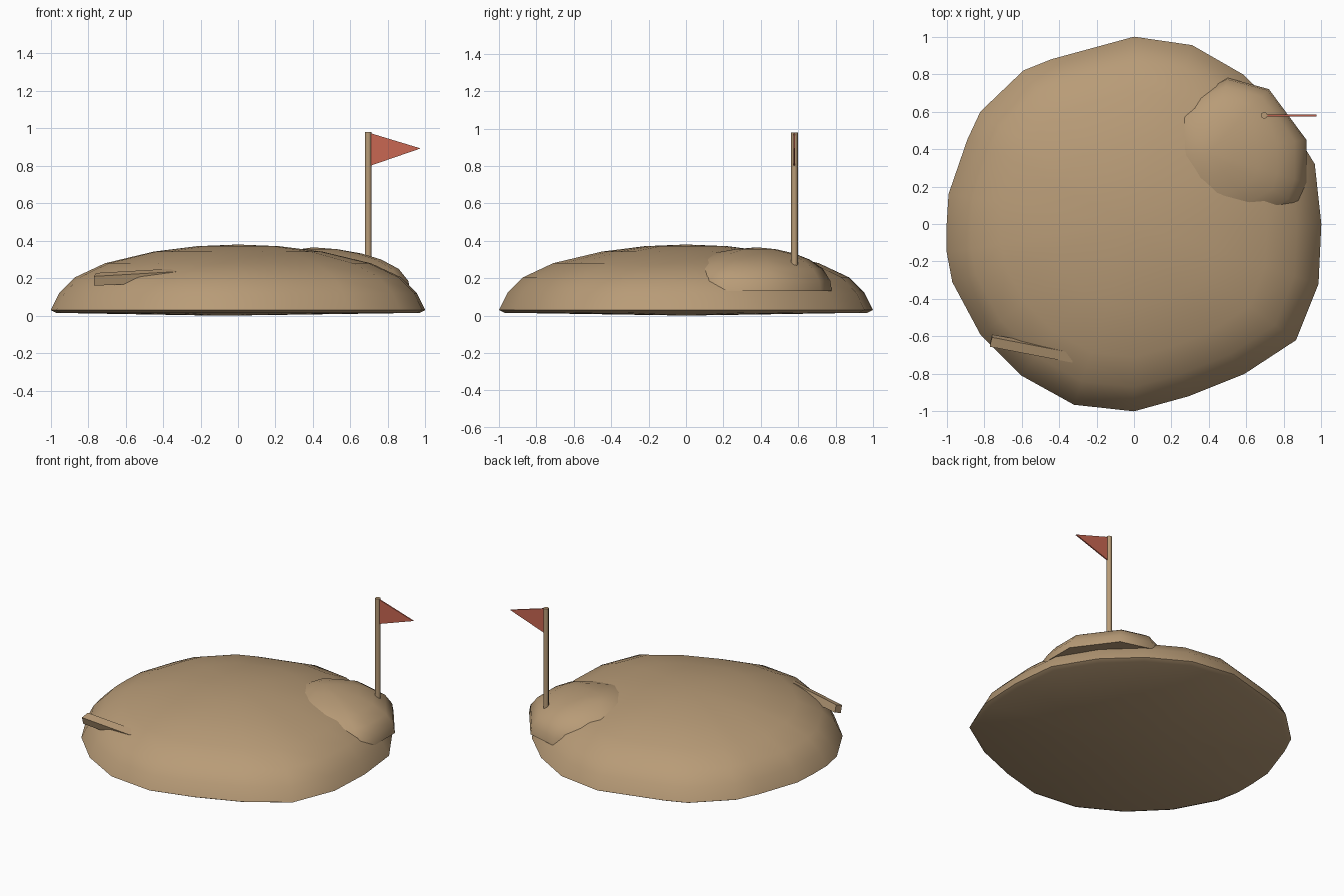
import bpy, bmesh, math
from mathutils import Vector

if "Cube" in bpy.data.objects:
    bpy.data.objects.remove(bpy.data.objects["Cube"])


def material(name, rgb):
    m = bpy.data.materials.new(name)
    m.diffuse_color = (*rgb, 1)
    m.use_nodes = True
    m.node_tree.nodes["Principled BSDF"].inputs["Base Color"].default_value = m.diffuse_color
    return m


SAND = material("sand", (0.48, 0.33, 0.185))
RED = material("flag red", (0.58, 0.135, 0.085))


def finish(name, bm, mat, smooth=None):
    bmesh.ops.recalc_face_normals(bm, faces=bm.faces)
    me = bpy.data.meshes.new(name)
    bm.to_mesh(me)
    bm.free()
    ob = bpy.data.objects.new(name, me)
    bpy.context.collection.objects.link(ob)
    me.materials.append(mat)
    if smooth:
        bpy.ops.object.select_all(action='DESELECT')
        ob.select_set(True)
        bpy.context.view_layer.objects.active = ob
        bpy.ops.object.shade_smooth_by_angle(angle=math.radians(smooth))
    return ob


def mound(name, outline, apex, profile, base_z):
    """Dome made of shrinking copies of an outline, closed top and bottom."""
    bm = bmesh.new()
    centre = Vector(apex[:2])
    rings = []
    for f, z in profile:
        pts = [centre.lerp(Vector(p), f) for p in outline]
        rings.append([bm.verts.new((p.x, p.y, z)) for p in pts])
    n = len(outline)
    for a, b in zip(rings, rings[1:]):
        for i in range(n):
            j = (i + 1) % n
            bm.faces.new((a[i], a[j], b[j], b[i]))
    top = bm.verts.new(apex)
    mid = sum((Vector(p) for p in outline), Vector((0, 0))) / n
    low = bm.verts.new((mid.x, mid.y, base_z))
    for i in range(n):
        j = (i + 1) % n
        bm.faces.new((rings[-1][i], rings[-1][j], top))
        bm.faces.new((rings[0][j], rings[0][i], low))
    return finish(name, bm, SAND, 45)


def prism(name, front, offset, mat):
    """Extrude a polygon along an offset vector."""
    bm = bmesh.new()
    a = [bm.verts.new(p) for p in front]
    b = [bm.verts.new(Vector(p) + Vector(offset)) for p in front]
    bm.faces.new(a)
    bm.faces.new(b[::-1])
    for i in range(len(a)):
        j = (i + 1) % len(a)
        bm.faces.new((a[i], b[i], b[j], a[j]))
    return finish(name, bm, mat)


# Main hill with an irregular rim
rim = [(0, 1), (0.31, 0.955), (0.58, 0.80), (0.80, 0.59), (0.965, 0.32),
       (1, 0), (0.985, -0.32), (0.865, -0.62), (0.59, -0.80), (0.29, -0.92),
       (0, -1), (-0.32, -0.965), (-0.60, -0.81), (-0.82, -0.59),
       (-0.97, -0.31), (-1, -0.15), (-1, 0), (-0.99, 0.16), (-0.89, 0.45),
       (-0.82, 0.60), (-0.59, 0.82), (-0.44, 0.88)]
mound("hill", rim, (0, 0, 0.38),
      [(0.97, 0.015), (1, 0.03), (0.955, 0.12), (0.87, 0.205), (0.71, 0.28),
       (0.45, 0.342), (0.22, 0.371)], 0.0)

# Side mound on the back right shoulder
side_rim = [(0.92, 0.45), (0.92, 0.22), (0.88, 0.10), (0.70, 0.0),
            (0.50, -0.10), (0.28, 0.02), (0.12, 0.35), (0.22, 0.65),
            (0.50, 0.78), (0.72, 0.72)]
mound("side_mound", side_rim, (0.40, 0.38, 0.365),
      [(1, 0.13), (0.98, 0.185), (0.88, 0.25), (0.70, 0.30), (0.50, 0.332),
       (0.25, 0.355)], 0.13)

# Half-buried plank on the front left slope
prism("buried_plank",
      [(-0.77, -0.655, 0.21), (-0.33, -0.74, 0.235),
       (-0.33, -0.72, 0.18), (-0.77, -0.64, 0.16)],
      (0.012, 0.05, 0.018), SAND)

# Small pebble
bm = bmesh.new()
bmesh.ops.create_icosphere(bm, subdivisions=1, radius=0.018)
bmesh.ops.translate(bm, verts=bm.verts, vec=(0.64, -0.45, 0.245))
finish("pebble", bm, SAND, 60)

# Flag pole
bm = bmesh.new()
bmesh.ops.create_cone(bm, cap_ends=True, segments=8, radius1=0.018,
                      radius2=0.018, depth=0.78)
bmesh.ops.translate(bm, verts=bm.verts, vec=(0.695, 0.58, 0.59))
finish("flag_pole", bm, SAND, 50)

# Pennant
prism("pennant", [(0.705, 0.575, 0.975), (0.705, 0.575, 0.80),
                  (0.975, 0.575, 0.893)], (0, 0.009, 0), RED)
